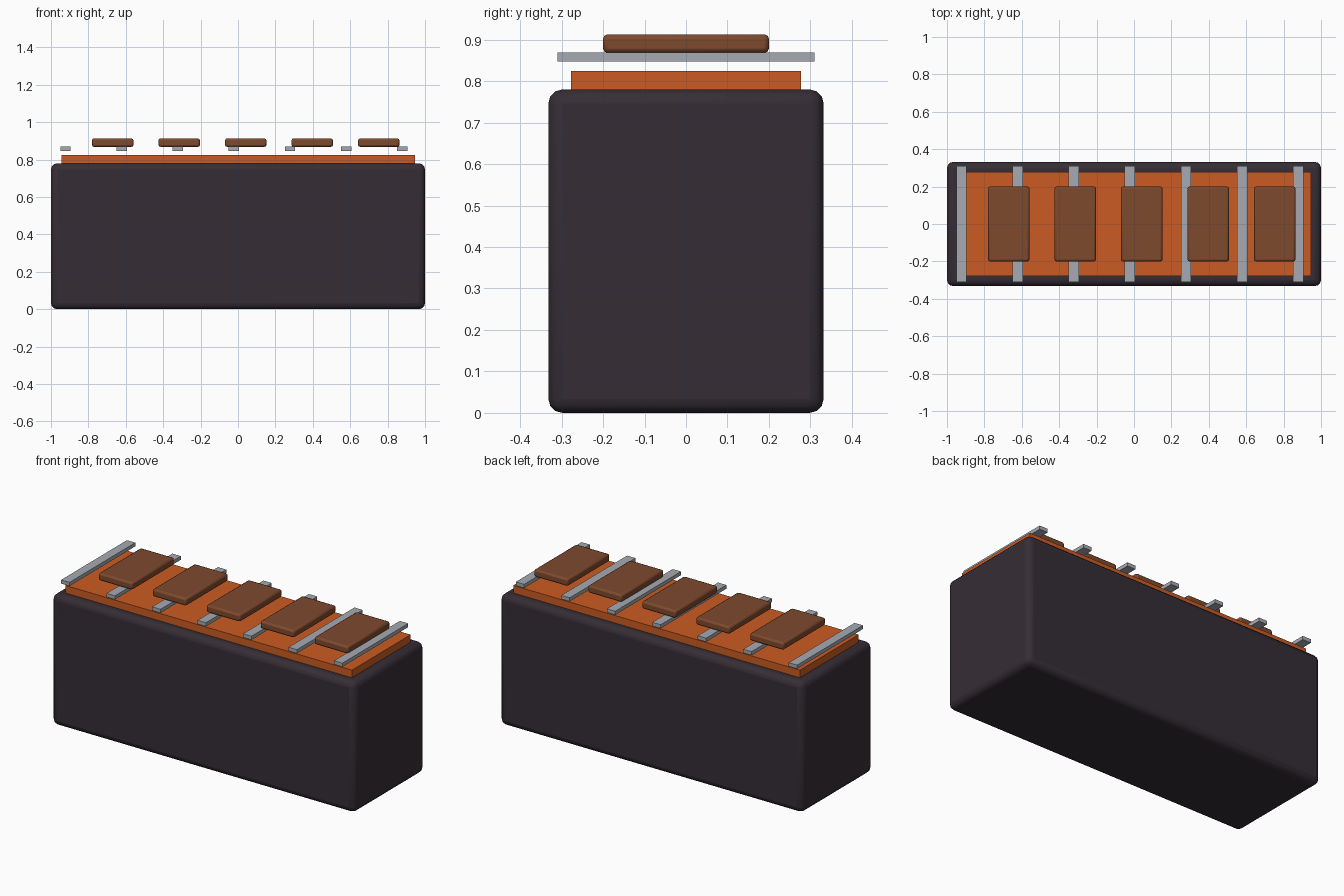
import bpy
import math

cube = bpy.data.objects.get("Cube")
if cube:
    bpy.data.objects.remove(cube, do_unlink=True)


def material(name, rgb):
    mat = bpy.data.materials.new(name)
    mat.use_nodes = True
    mat.diffuse_color = (*rgb, 1)
    shader = next(n for n in mat.node_tree.nodes if n.type == "BSDF_PRINCIPLED")
    shader.inputs["Base Color"].default_value = (*rgb, 1)
    return mat


def box(name, x, width, depth, bottom, top, mat, bevel=0, segments=2):
    """Box centred on y = 0, spanning bottom to top, with optional rounded edges."""
    bpy.ops.mesh.primitive_cube_add(size=1, location=(x, 0, (bottom + top) / 2))
    obj = bpy.context.object
    obj.name = name
    obj.scale = (width, depth, top - bottom)
    bpy.ops.object.transform_apply(location=False, rotation=False, scale=True)
    obj.data.materials.append(mat)
    if bevel:
        mod = obj.modifiers.new("Rounded edges", "BEVEL")
        mod.width = bevel
        mod.segments = segments
        bpy.ops.object.shade_smooth_by_angle(angle=math.radians(50))
    return obj


charcoal = material("charcoal", (0.036, 0.027, 0.036))
orange = material("ember orange", (0.59, 0.105, 0.016))
steel = material("steel grey", (0.38, 0.41, 0.45))
brown = material("roasted brown", (0.21, 0.067, 0.027))

# Rounded base block and the glowing bed on top
box("base", 0, 2.0, 0.664, 0, 0.78, charcoal, 0.034, 3)
box("ember_bed", 0, 1.89, 0.554, 0.775, 0.825, orange)

# Seven cross bars
for i in range(7):
    box(f"grate_bar_{i + 1}", -0.922 + 0.3 * i, 0.055, 0.62, 0.847, 0.869, steel)

# Five rounded slabs resting on the bars
for i in range(5):
    box(f"slab_{i + 1}", -0.67 + 0.3556 * i, 0.222, 0.4, 0.868, 0.913, brown, 0.011)
